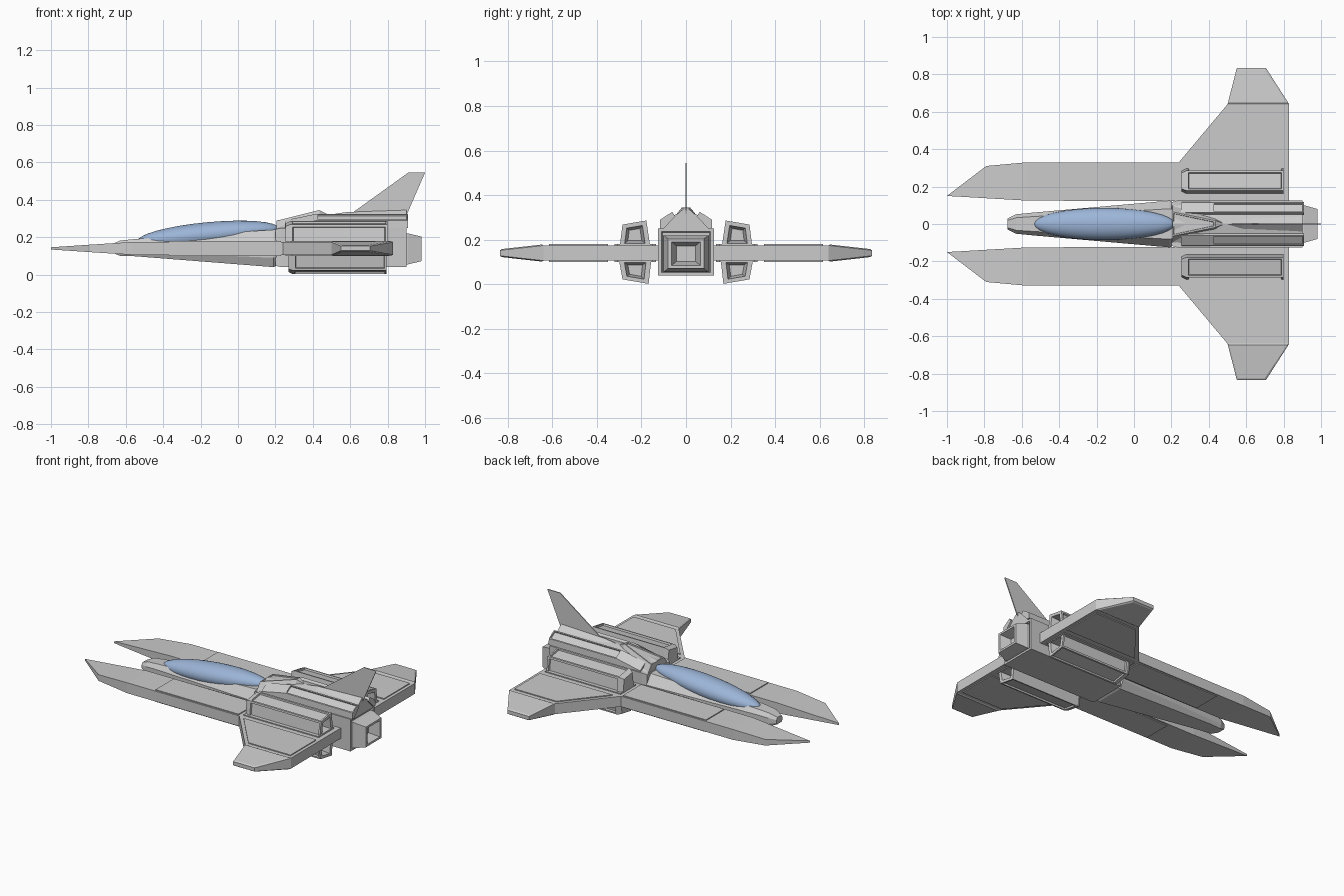
import bpy, bmesh
from mathutils import Vector
from math import radians

if "Cube" in bpy.data.objects:
    bpy.data.objects.remove(bpy.data.objects["Cube"])

MID = 0.14  # height of the wing plane


def finish(name, bm, mirror=False):
    bmesh.ops.remove_doubles(bm, verts=bm.verts, dist=1e-5)
    bmesh.ops.recalc_face_normals(bm, faces=bm.faces)
    me = bpy.data.meshes.new(name)
    bm.to_mesh(me)
    bm.free()
    ob = bpy.data.objects.new(name, me)
    bpy.context.collection.objects.link(ob)
    if mirror:
        m = ob.modifiers.new("mirror", 'MIRROR')
        m.use_axis = (False, True, False)
    return ob


def recess(bm, direction, min_area, width, depth):
    """Sunken panel on the large faces that look along direction."""
    bmesh.ops.recalc_face_normals(bm, faces=bm.faces)
    d = Vector(direction).normalized()
    faces = [f for f in bm.faces if f.normal.dot(d) > 0.85 and f.calc_area() > min_area]
    bmesh.ops.inset_individual(bm, faces=faces, thickness=width * 0.8, depth=0)
    bmesh.ops.inset_individual(bm, faces=faces, thickness=width * 0.2, depth=-depth)


def loft(name, rings, mirror=False, panels=()):
    """Closed solid through (x, [(y, z), ...]) sections."""
    bm = bmesh.new()
    vs = [[bm.verts.new((x, y, z)) for y, z in pts] for x, pts in rings]
    n = len(vs[0])
    for a, b in zip(vs, vs[1:]):
        for i in range(n):
            bm.faces.new((a[i], a[(i + 1) % n], b[(i + 1) % n], b[i]))
    bm.faces.new(vs[0])
    bm.faces.new(vs[-1])
    for p in panels:
        recess(bm, *p)
    return finish(name, bm, mirror)


def plate(name, pts, edge=0):
    """Mirrored wing slab from (x, y, half thickness) outline points."""
    bm = bmesh.new()
    lo = [bm.verts.new((x, y, MID - h)) for x, y, h in pts]
    hi = [bm.verts.new((x, y, MID + h)) for x, y, h in pts]
    caps = [bm.faces.new(lo[::-1]), bm.faces.new(hi)]
    for i in range(len(pts)):
        j = (i + 1) % len(pts)
        bm.faces.new((lo[i], lo[j], hi[j], hi[i]))
    if edge:
        bmesh.ops.recalc_face_normals(bm, faces=bm.faces)
        bmesh.ops.inset_individual(bm, faces=caps, thickness=edge, depth=0.005)
    return finish(name, bm, True)


def box(y0, y1, z0, z1):
    return [(y0, z0), (y1, z0), (y1, z1), (y0, z1)]


def scaled(pts, s):
    cy = sum(p[0] for p in pts) / len(pts)
    cz = sum(p[1] for p in pts) / len(pts)
    return [(cy + (y - cy) * s, cz + (z - cz) * s) for y, z in pts]


def sym(half):
    """Complete a right-half section by reflecting it in y."""
    return half + [(-y, z) for y, z in reversed(half)]


# wings with tapered forward prongs and tips
T = 0.034
plate("wing", [(-.57, .125, T), (.83, .12, T), (.83, .64, T), (.5, .64, T),
               (.24, .33, T), (-.57, .33, T)])
plate("wing_prong", [(-1, .15, .006), (-.57, .125, T), (-.57, .33, T), (-.79, .31, .02)])
plate("wing_tip", [(.5, .64, T), (.83, .64, T), (.705, .835, .012), (.55, .835, .012)], 0.012)

# raised wing panels, both faces
P = T + 0.006
plate("prong_panel", [(-.37, .135, P), (.23, .135, P), (.23, .322, P), (-.37, .322, P)])
plate("wing_panel", [(.285, .35, P), (.81, .35, P), (.81, .615, P), (.505, .615, P)])
plate("pod_base", [(.255, .15, P), (.8, .15, P), (.8, .31, P), (.255, .31, P)])

# forward fuselage
def nose(w, z0, z1):
    return sym([(w * .8, z0), (w, z0 + (z1 - z0) * .25), (w, z0 + (z1 - z0) * .7), (w * .65, z1)])

loft("fuselage", [(-.675, nose(.03, .118, .162)), (-.63, nose(.052, .1, .182)),
                  (-.55, nose(.06, .098, .19)), (.19, nose(.125, .04, .24)),
                  (.21, nose(.115, .05, .24))])

# canopy
bpy.ops.mesh.primitive_uv_sphere_add(segments=32, ring_count=16, radius=1,
                                     location=(-.16, 0, .213), rotation=(0, radians(-5.3), 0))
canopy = bpy.context.object
canopy.name = "canopy"
canopy.scale = (.38, .086, .067)
bpy.ops.object.shade_smooth()
glass = bpy.data.materials.new("blue_glass")
glass.diffuse_color = (.33, .46, .68, 1)
glass.use_nodes = True
glass.node_tree.nodes["Principled BSDF"].inputs["Base Color"].default_value = glass.diffuse_color
canopy.data.materials.append(glass)

# rear hull with stepped tail
hull = box(-.125, .125, .04, .25)
loft("rear_hull", [(.2, scaled(hull, .93)), (.23, hull), (.9, hull),
                   (.9, scaled(hull, .88)), (.885, scaled(hull, .84))])

# hollow main nozzle
noz = box(-.1, .1, .055, .22)
loft("main_nozzle", [(.87, noz), (.91, noz), (.98, scaled(noz, .8)),
                     (.98, scaled(noz, .64)), (.915, scaled(noz, .42))])

# upper hull, its side bars and central ridge
def upper(w, z):
    return sym([(w, .24), (w, z - .045), (w * .48, z - .01), (.005, z)])

loft("upper_hull", [(.21, upper(.1, .29)), (.44, upper(.105, .322)), (.9, upper(.105, .322))])
bar = [(.1, .25), (.118, .25), (.116, .29), (.062, .325), (.048, .305)]
loft("hull_bar", [(.25, [(y, z - .035) for y, z in bar]), (.42, bar), (.91, bar)],
     True, [((0, .55, .84), .015, .012, .008)])
loft("spine", [(.47, sym([(.004, .31), (.002, .318)])), (.58, sym([(.035, .31), (.004, .334)])),
               (.9, sym([(.045, .31), (.004, .345)]))])

# wedge behind the canopy
loft("canopy_fairing", [(.205, sym([(.105, .235), (.065, .288)])),
                        (.435, sym([(.035, .29), (.018, .345)])),
                        (.475, sym([(.008, .29), (.004, .325)]))],
     panels=[((-.2, 0, 1), .01, .014, .006)])

# tail fin
bm = bmesh.new()
outline = [(.59, .315), (.91, .545), (1.0, .545), (.9, .315)]
face = bm.faces.new([bm.verts.new((x, -.003, z)) for x, z in outline])
ext = bmesh.ops.extrude_face_region(bm, geom=[face])
bmesh.ops.translate(bm, vec=(0, .006, 0),
                    verts=[v for v in ext["geom"] if isinstance(v, bmesh.types.BMVert)])
finish("tail_fin", bm)

# engine pods above and below the wings, hollow at the rear
def pod(name, pts, x0, x1, panels):
    loft(name, [(x0, scaled(pts, .8)), (x0 + .025, pts), (x1, pts),
                (x1, scaled(pts, .66)), (x1 - .06, scaled(pts, .45))], True, panels)

pod("upper_pod", [(.16, .165), (.298, .165), (.285, .268), (.178, .286)], .255, .8,
    [((0, 0, 1), .03, .018, .01), ((0, 1, 0), .03, .022, .01)])
pod("lower_pod", [(.155, .115), (.302, .115), (.285, .022), (.168, .002)], .27, .795,
    [((0, 0, -1), .03, .018, .01), ((0, 1, 0), .03, .02, .01)])
